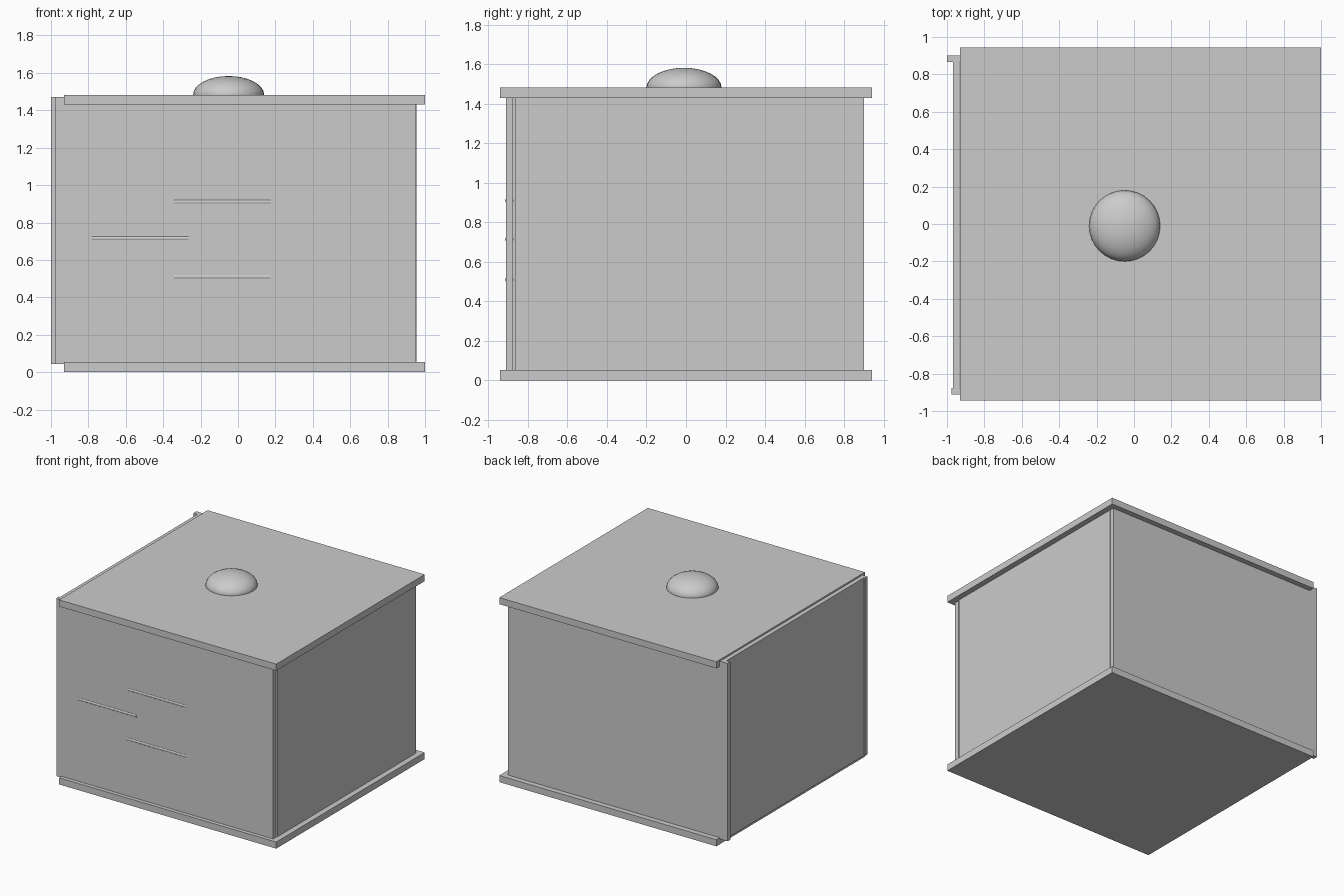
import bpy
import math

if "Cube" in bpy.data.objects:
    bpy.data.objects.remove(bpy.data.objects["Cube"])


def box(name, x, y, z):
    """Axis-aligned box from (min, max) ranges."""
    bpy.ops.mesh.primitive_cube_add(size=1, location=[sum(r) / 2 for r in (x, y, z)])
    ob = bpy.context.object
    ob.name = name
    ob.scale = [r[1] - r[0] for r in (x, y, z)]
    bpy.ops.object.transform_apply(location=False, rotation=False, scale=True)
    return ob


# Base and lid slabs
slab_x, slab_y = (-0.93, 1.0), (-0.943, 0.943)
box("base_slab", slab_x, slab_y, (0.0, 0.053))
box("lid_slab", slab_x, slab_y, (1.43, 1.483))

# Four thin walls, let into the slabs
wall_z = (0.043, 1.472)
box("front_wall", (-0.977, 0.95), (-0.912, -0.877), wall_z)
box("back_wall", (-1.0, 0.953), (0.865, 0.9), wall_z)
box("left_wall", (-0.967, -0.932), (-0.877, 0.865), wall_z)
box("right_wall", (0.92, 0.955), (-0.864, 0.865), wall_z)

# Dome knob on the lid
bpy.ops.mesh.primitive_uv_sphere_add(segments=32, ring_count=16, radius=1,
                                     location=(-0.05, -0.01, 1.483))
dome = bpy.context.object
dome.name = "dome_knob"
dome.scale = (0.19, 0.19, 0.1)
bpy.ops.object.transform_apply(location=False, rotation=False, scale=True)
bpy.ops.object.shade_smooth_by_angle(angle=math.radians(40))

# Three slim rods through the front wall
for i, (x, z) in enumerate([(-0.085, 0.91), (-0.522, 0.715), (-0.085, 0.51)]):
    bpy.ops.mesh.primitive_cylinder_add(vertices=24, radius=1, depth=0.516,
                                        location=(x, -0.8945, z),
                                        rotation=(0, math.pi / 2, 0))
    rod = bpy.context.object
    rod.name = f"front_rod_{i + 1}"
    rod.scale = (0.017, 0.0215, 1)
    bpy.ops.object.transform_apply(location=False, rotation=True, scale=True)
    bpy.ops.object.shade_smooth_by_angle(angle=math.radians(40))
